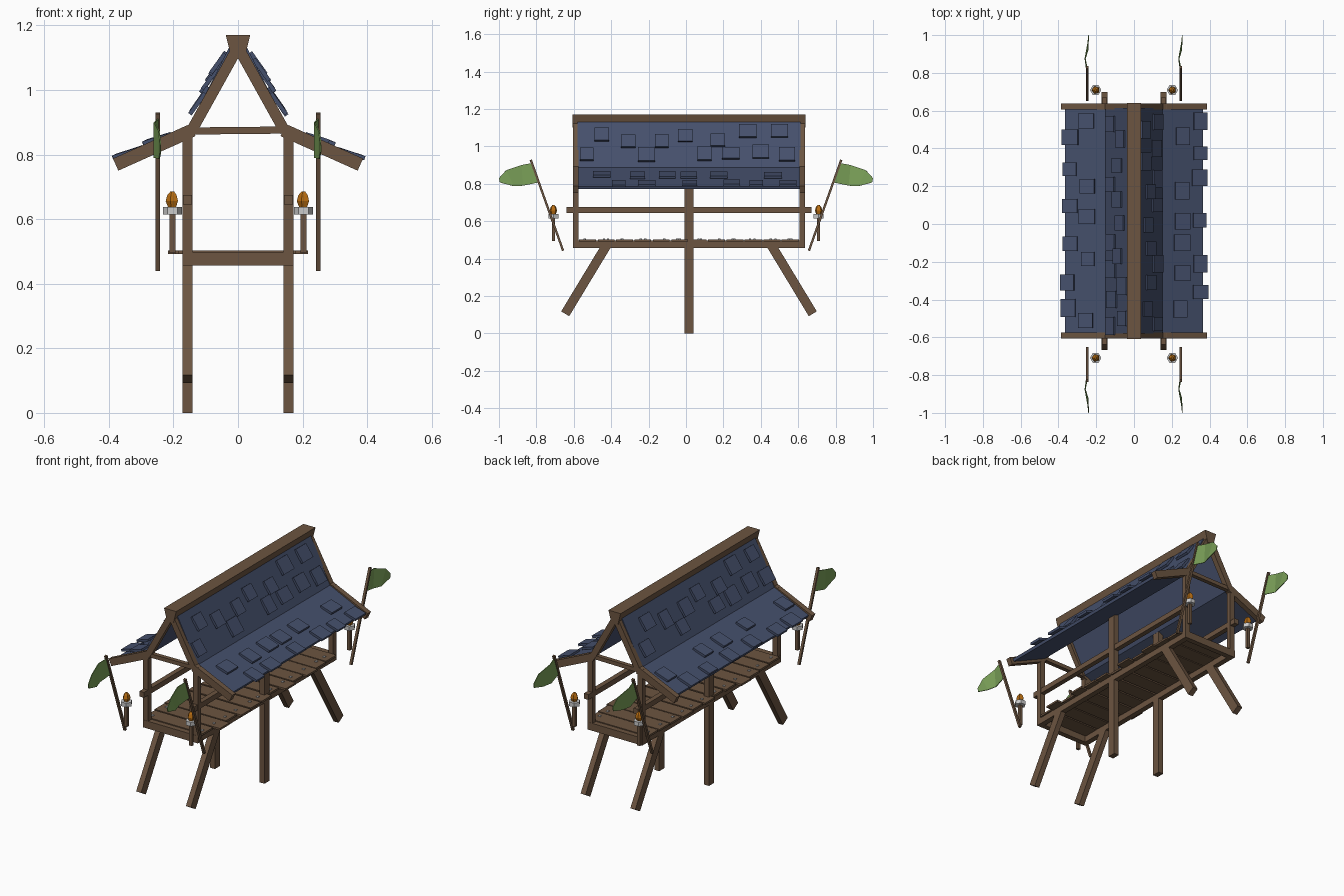
import bpy, bmesh, random
from mathutils import Vector, Matrix

if "Cube" in bpy.data.objects:
    bpy.data.objects.remove(bpy.data.objects["Cube"])

random.seed(4)
C = 0.016  # y centre of the timber structure
X, Y = Vector((1, 0, 0)), Vector((0, 1, 0))


def material(name, rgb):
    m = bpy.data.materials.new(name)
    m.diffuse_color = (*rgb, 1)
    m.use_nodes = True
    m.node_tree.nodes["Principled BSDF"].inputs["Base Color"].default_value = m.diffuse_color
    return m


wood = material("wood", (0.15, 0.09, 0.052))
slate = material("slate", (0.06, 0.08, 0.15))
cloth = material("green_cloth", (0.2, 0.36, 0.1))
fire = material("flame", (0.5, 0.16, 0.006))


def finish(bm, name, mat):
    bmesh.ops.recalc_face_normals(bm, faces=bm.faces)
    me = bpy.data.meshes.new(name)
    bm.to_mesh(me)
    bm.free()
    ob = bpy.data.objects.new(name, me)
    bpy.context.collection.objects.link(ob)
    if mat:
        me.materials.append(mat)
    return ob


def beams(name, items, mat=wood):
    """Each item: start, end, side axis, width along the side axis, depth."""
    bm = bmesh.new()
    for a, b, side, w, h in items:
        a, b = Vector(a), Vector(b)
        d = (b - a).normalized()
        up = d.cross(side).normalized()
        m = Matrix((side * w, up * h, b - a)).transposed().to_4x4()
        bmesh.ops.create_cube(bm, size=1, matrix=Matrix.Translation((a + b) / 2) @ m)
    return finish(bm, name, mat)


def prism(name, profile, y0, y1, mat):
    """Extrude an xz outline along y."""
    bm = bmesh.new()
    f = bm.faces.new([bm.verts.new((x, y0, z)) for x, z in profile])
    ext = bmesh.ops.extrude_face_region(bm, geom=[f])["geom"]
    bmesh.ops.translate(bm, vec=(0, y1 - y0, 0),
                        verts=[v for v in ext if isinstance(v, bmesh.types.BMVert)])
    return finish(bm, name, mat)


def stack(name, x, y, rings, sides, mat):
    """Low-poly turned shape from (z, radius) rings."""
    bm = bmesh.new()
    for (z0, r0), (z1, r1) in zip(rings, rings[1:]):
        bmesh.ops.create_cone(bm, cap_ends=True, segments=sides, radius1=r0, radius2=r1, depth=z1 - z0,
                              matrix=Matrix.Translation((x, y, (z0 + z1) / 2)) @ Matrix.Rotation(1.5708, 4, 'Z'))
    return finish(bm, name, mat)


S = (-1, 1)
PX = 0.156            # post x
EY = 0.606            # end frame offset from C

# Posts, splayed legs and rails
beams("centre_post", [((s * PX, C, 0), (s * PX, C, 0.875), X, 0.031, 0.046) for s in S])
beams("end_post", [((s * PX, C + e * EY, 0.46), (s * PX, C + e * EY, 0.885), X, 0.031, 0.028)
                   for s in S for e in S])
beams("splayed_leg", [((s * PX, C + e * 0.435, 0.48), (s * PX, C + e * 0.662, 0.105), X, 0.031, 0.05)
                      for s in S for e in S])
beams("hand_rail", [((s * PX, C - 0.655, 0.66), (s * PX, C + 0.655, 0.66), X, 0.028, 0.03) for s in S])

# Deck frame
beams("deck_side_beam", [((s * PX, C - 0.618, 0.477), (s * PX, C + 0.618, 0.477), X, 0.031, 0.04) for s in S])
beams("deck_end_beam", [((-0.172, C + e * EY, 0.478), (0.172, C + e * EY, 0.478), Y, 0.03, 0.042) for e in S])

# Deck planks and nail heads
planks, nails = [], []
n, pitch = 12, 0.0985
for i in range(n):
    y = C + (i - (n - 1) / 2) * pitch
    left, right = random.uniform(0.175, 0.22), random.uniform(0.175, 0.22)
    planks.append(((-left, y, 0.497), (right, y, 0.497), Y, pitch - random.uniform(0.004, 0.012), 0.011))
    for s in S:
        ny = y + random.uniform(-0.02, 0.02)
        nails.append(((s * PX, ny, 0.5), (s * PX, ny, 0.507), X, 0.012, 0.012))
beams("deck_planks", planks)
beams("plank_nails", nails, None)

# Roof frame at both ends
beams("tie_beam", [((-0.15, C + e * EY, 0.873), (0.15, C + e * EY, 0.876), Y, 0.024, 0.022) for e in S])
beams("upper_rafter", [((s * 0.145, C + e * EY, 0.872), (s * 0.01, C + e * EY, 1.115), Y, 0.03, 0.034)
                       for s in S for e in S])
beams("lower_rafter", [((s * 0.14, C + e * EY, 0.876), (s * 0.379, C + e * EY, 0.769), Y, 0.03, 0.041)
                       for s in S for e in S])
prism("ridge_beam", [(-0.038, 1.17), (0.038, 1.17), (0.02, 1.1), (-0.02, 1.1)], C - 0.624, C + 0.624, wood)

# Roof panels: steep upper and shallow lower slope
panel = [(0.026, 1.135), (0.152, 0.886), (0.366, 0.786), (0.36, 0.771), (0.14, 0.871), (0.012, 1.122)]
for s, label in zip(S, ("left", "right")):
    prism(label + "_roof", [(s * x, z) for x, z in panel], C - 0.597, C + 0.597, slate)

# Loose shingles: (y, z) on the upper slope, y rows on the lower slope
upper = [(-.45, 1.06), (-.53, .955), (-.31, 1.025), (-.21, .955), (-.13, 1.025), (-.005, 1.055), (.17, 1.03),
         (.10, .96), (.24, .96), (.33, 1.08), (.50, 1.08), (.40, .97), (.54, .955)]
inner = {1: (-.45, -.26, -.1, .015, .175, .465), -1: (.545, .2, .04, -.185, -.51)}
outer = {1: (-.36, -.21, .02, .245, .375, .545), -1: (.46, .29, .095, -.105, -.31, -.445)}
for s, label in zip(S, ("left", "right")):
    items = []

    def shingle(y, x, z, dx, dz, tilt):
        # lower end kicks outward from the slope
        h = random.uniform(0.036, 0.045)
        nx, nz = -dz, dx
        a = (s * (x - dx * h), y, z - dz * h)
        b = (s * (x + dx * h + nx * tilt), y, z + dz * h + nz * tilt)
        items.append((a, b, Y, random.uniform(0.072, 0.095), 0.013))

    for y, z in upper:
        shingle(y * s, 0.152 - (z - 0.886) * 0.506 + 0.003, z, 0.452, -0.892, 0.012)
    for ys, x in ((inner[s], 0.25), (outer[s], 0.343)):
        for y in ys:
            x1 = x + random.uniform(-0.008, 0.008)
            shingle(y, x1, 0.886 - (x1 - 0.152) * 0.467 + 0.004, 0.906, -0.423, 0.01)
    beams(label + "_shingles", items, slate)

# Torches and flags at the four corners
for s in S:
    for e in S:
        tag = ("left" if s < 0 else "right") + ("_front" if e < 0 else "_back")
        x, y = s * 0.203, e * 0.709
        beams(tag + "_torch_stick", [((x, y, 0.495), (x, y, 0.62), X, 0.018, 0.016)])
        stack(tag + "_torch_bowl", x, y, [(0.615, 0.03), (0.638, 0.03)], 6, None)
        stack(tag + "_torch_flame", x, y, [(0.636, 0.013), (0.656, 0.021), (0.674, 0.016), (0.686, 0.006)], 5, fire)
        px = s * 0.248
        beams(tag + "_flag_pole", [((px, e * 0.657, 0.442), (px, e * 0.83, 0.928), X, 0.014, 0.012)])
        # Wavy flag: columns of low point, high point, x offset
        cols = [(.79, .807, .828, .91, 0), (.87, .79, .88, .9, -.011), (.92, .787, .962, .872, .004),
                (.995, .807, 1.0, .83, .008)]
        bm = bmesh.new()
        vs = [(bm.verts.new((px + o, e * a, b)), bm.verts.new((px + o, e * c, d))) for a, b, c, d, o in cols]
        for p, q in zip(vs, vs[1:]):
            bm.faces.new((p[0], q[0], q[1], p[1]))
        flag = finish(bm, tag + "_flag", cloth)
        mod = flag.modifiers.new("thickness", 'SOLIDIFY')
        mod.thickness, mod.offset = 0.004, 0
